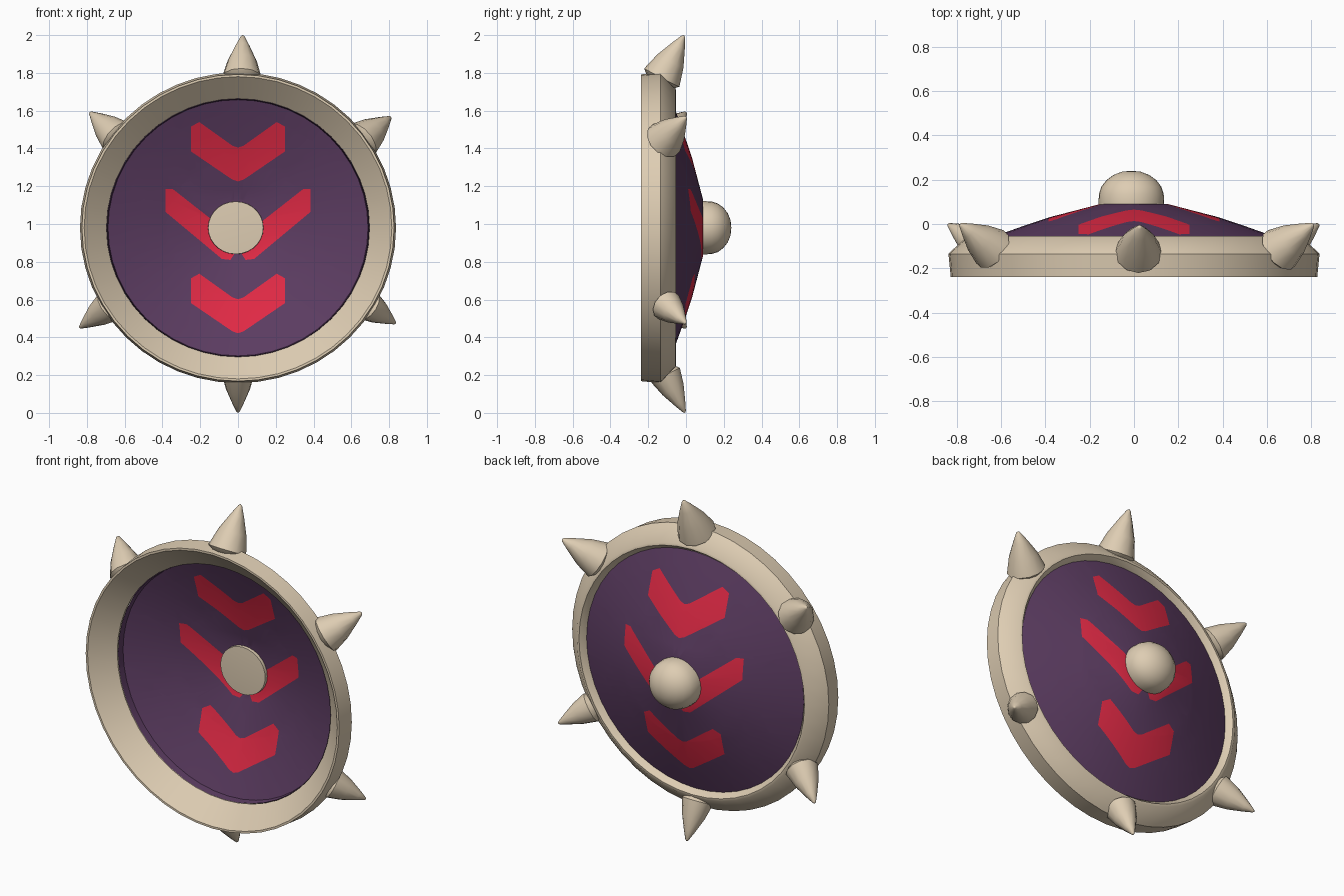
import bpy, bmesh, math
from mathutils import Vector, Matrix

if "Cube" in bpy.data.objects:
    bpy.data.objects.remove(bpy.data.objects["Cube"])

CZ = 0.98  # height of the shield centre


def material(name, rgb):
    m = bpy.data.materials.new(name)
    m.use_nodes = True
    col = (*rgb, 1)
    m.diffuse_color = col
    bsdf = next(n for n in m.node_tree.nodes if n.type == 'BSDF_PRINCIPLED')
    bsdf.inputs["Base Color"].default_value = col
    bsdf.inputs["Roughness"].default_value = 0.8
    return m


BONE = material("bone", (0.73, 0.61, 0.45))
PURPLE = material("purple", (0.108, 0.046, 0.122))
RED = material("red", (0.76, 0.023, 0.060))


def lathe(profile, steps, closed=False):
    """Spin (radius, y) points around the y axis."""
    bm = bmesh.new()
    vs = [bm.verts.new((0, y, r)) for r, y in profile]
    es = [bm.edges.new(p) for p in zip(vs, vs[1:])]
    if closed:
        es.append(bm.edges.new((vs[-1], vs[0])))
    bmesh.ops.spin(bm, geom=vs + es, cent=(0, 0, 0), axis=(0, 1, 0),
                   angle=math.tau, steps=steps)
    bmesh.ops.remove_doubles(bm, verts=bm.verts[:], dist=1e-4)
    bmesh.ops.recalc_face_normals(bm, faces=bm.faces[:])
    return bm


def finish(bm, name, mats, matrix, angle=30):
    bm.transform(matrix)
    bm.normal_update()
    me = bpy.data.meshes.new(name)
    bm.to_mesh(me)
    bm.free()
    for m in mats:
        me.materials.append(m)
    ob = bpy.data.objects.new(name, me)
    bpy.context.collection.objects.link(ob)
    bpy.ops.object.select_all(action='DESELECT')
    ob.select_set(True)
    bpy.context.view_layer.objects.active = ob
    bpy.ops.object.shade_smooth_by_angle(angle=math.radians(angle))


def placed(x, sx):
    return Matrix.Translation((x, 0, CZ)) @ Matrix.Diagonal((sx, 1, 1, 1))


# Rim: ring with a sloping inner face, a flared side and a wide back bevel
rim = lathe([(0.684, -0.13), (0.80, -0.238), (0.812, -0.238), (0.822, -0.135),
             (0.81, -0.122), (0.737, -0.055), (0.722, -0.053), (0.697, -0.085)],
            48, closed=True)
finish(rim, "rim", [BONE], placed(0, 1.018), 35)

# Thin domed panel with a short wall behind the rim's inner edge
panel = lathe([(0, 0.095), (0.15, 0.09), (0.37, 0.032), (0.50, -0.012),
               (0.60, -0.048), (0.698, -0.086), (0.682, -0.129),
               (0.678, -0.088), (0.60, -0.058), (0.50, -0.022),
               (0.37, 0.022), (0.15, 0.08), (0, 0.085)], 48)
panel.transform(placed(0, 1.015))

# Half chevron outlines (|x|, z); the other half is mirrored
SMALL = [(0, 1.405), (0.03, 1.415), (0.205, 1.54), (0.25, 1.515),
         (0.25, 1.385), (0.03, 1.235), (0, 1.225)]
WIDE = [(0.02, 0.93), (0.345, 1.185), (0.385, 1.185), (0.385, 1.065),
        (0.085, 0.815), (0.04, 0.81), (0.02, 0.84)]
LOW = [(x, z - 0.803) for x, z in SMALL]
BANDS = [(1.205, 3, SMALL), (0.77, 1.205, WIDE), (-1, 0.77, LOW)]


def cut(faces, co, no):
    geom = set(faces)
    for f in faces:
        geom.update(f.edges)
        geom.update(f.verts)
    bmesh.ops.bisect_plane(panel, geom=list(geom), dist=1e-5,
                           plane_co=co, plane_no=no)


def inside(x, z, poly):
    hit = False
    for (x1, z1), (x2, z2) in zip(poly, poly[1:] + poly[:1]):
        if (z1 > z) != (z2 > z) and x < x1 + (z - z1) * (x2 - x1) / (z2 - z1):
            hit = not hit
    return hit


# Cut the outlines into the panel, then paint the faces within them
for z in (1.205, 0.77):
    cut(panel.faces[:], (0, 0, z), (0, 0, 1))
for lo, hi, poly in BANDS:
    for side in (1, -1):
        for (x1, z1), (x2, z2) in zip(poly, poly[1:] + poly[:1]):
            if x1 == x2 == 0:
                continue
            part = []
            for f in panel.faces:
                c = f.calc_center_median()
                if lo < c.z < hi and c.x * side > 0:
                    part.append(f)
            no = Vector((z2 - z1, 0, -(x2 - x1) * side)).normalized()
            cut(part, (x1 * side, 0, z1), no)
panel.normal_update()
for f in panel.faces:
    c = f.calc_center_median()
    f.material_index = int(any(lo < c.z < hi and inside(abs(c.x), c.z, poly)
                               for lo, hi, poly in BANDS))
finish(panel, "domed_panel", [PURPLE, RED], Matrix.Identity(4))

# Boss: rounded knob at the back, nearly flat disc at the front
boss = lathe([(0, 0.055), (0.139, 0.062), (0.141, 0.10), (0.139, 0.135),
              (0.129, 0.168), (0.107, 0.198), (0.077, 0.221),
              (0.04, 0.236), (0, 0.24)], 28)
finish(boss, "boss", [BONE], placed(-0.012, 1.05), 40)

# Spikes: base centre, tip, base radius; all lean towards the back
SPIKES = {
    "spike_top": ((0.02, -0.135, 1.762), (0.025, -0.01, 2.0), 0.105),
    "spike_upper_left": ((0.645, -0.125, 1.435), (0.81, 0.0, 1.567), 0.105),
    "spike_upper_right": ((-0.63, -0.12, 1.45), (-0.785, 0.0, 1.592), 0.10),
    "spike_lower_left": ((0.68, -0.11, 0.575), (0.835, 0.0, 0.473), 0.085),
    "spike_lower_right": ((-0.67, -0.115, 0.575), (-0.84, 0.0, 0.45), 0.09),
    "spike_bottom": ((0.0, -0.115, 0.213), (0.0, -0.005, 0.0), 0.085),
}
for name, (base, tip, r) in SPIKES.items():
    base, tip = Vector(base), Vector(tip)
    axis = tip - base
    n = axis.length
    spike = lathe([(0, -0.025), (0.7 * r, -0.015), (r, 0.015),
                   (0.74 * r, 0.42 * n), (0.36 * r, 0.76 * n),
                   (0.10 * r, 0.97 * n), (0, n)], 12)
    turn = Vector((0, 1, 0)).rotation_difference(axis).to_matrix().to_4x4()
    finish(spike, name, [BONE], Matrix.Translation(base) @ turn, 40)
